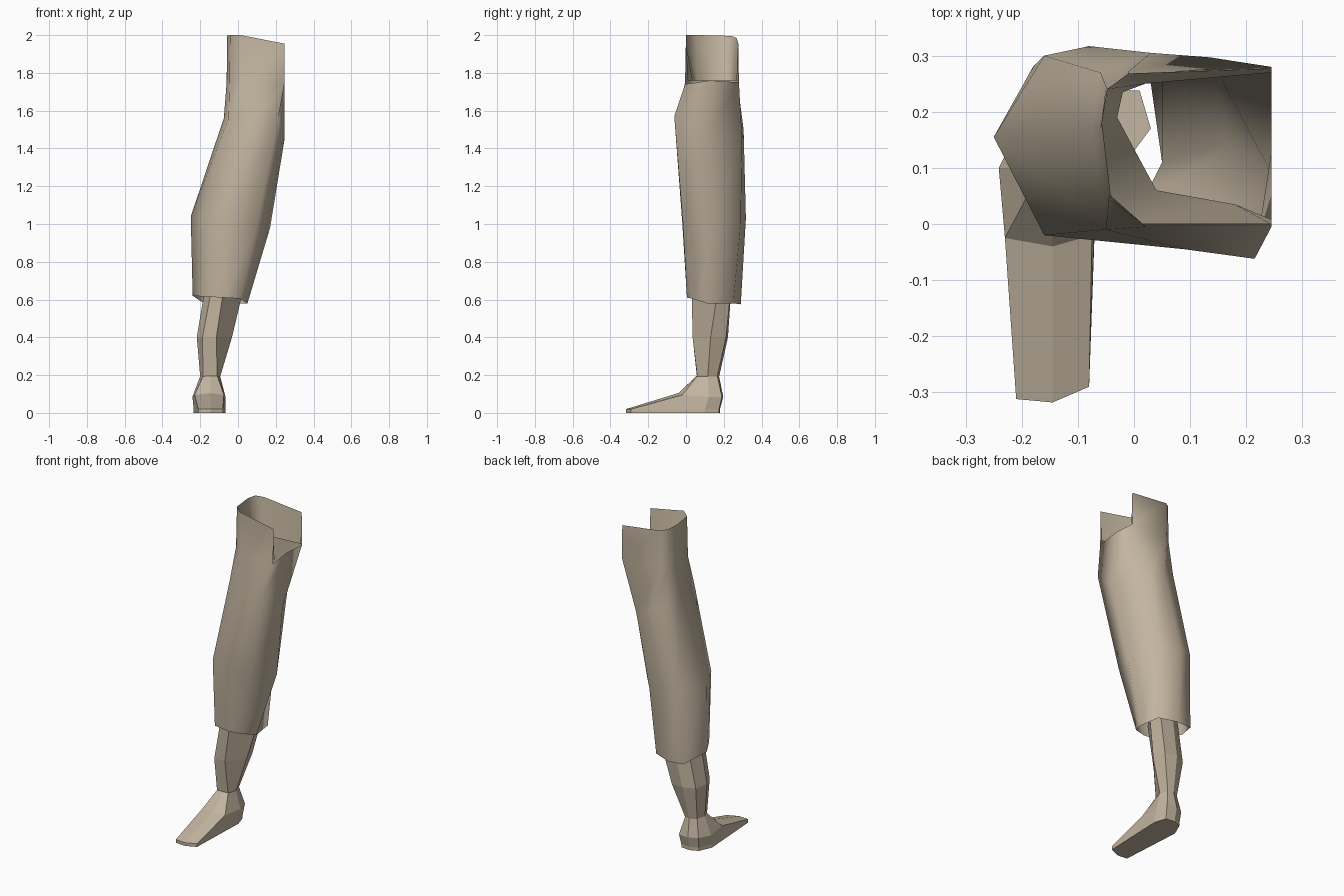
import bpy
import bmesh

cloth = bpy.data.materials.new("warm_beige")
cloth.diffuse_color = (0.55, 0.465, 0.355, 1)


def loft(name, rings, caps=(False, False), skip=(), smooth=False):
    """Skin rings listed bottom to top; skip holds (band, side) quads left open."""
    n = len(rings[0])
    verts = [p for ring in rings for p in ring]
    faces = []
    for i in range(len(rings) - 1):
        for j in range(n):
            if (i, j) in skip:
                continue
            k = (j + 1) % n
            faces.append((i * n + k, i * n + j, (i + 1) * n + j, (i + 1) * n + k))
    if caps[0]:
        faces.append(tuple(range(n)))
    if caps[1]:
        faces.append(tuple(reversed(range(len(verts) - n, len(verts)))))
    mesh = bpy.data.meshes.new(name)
    mesh.from_pydata(verts, [], faces)
    # Drop points that no face uses
    bm = bmesh.new()
    bm.from_mesh(mesh)
    loose = [v for v in bm.verts if not v.link_faces]
    bmesh.ops.delete(bm, geom=loose, context='VERTS')
    for f in bm.faces:
        f.smooth = smooth
    bm.to_mesh(mesh)
    bm.free()
    mesh.materials.append(cloth)
    obj = bpy.data.objects.new(name, mesh)
    bpy.context.collection.objects.link(obj)
    return obj


def level(z, pts):
    return [(x, y, z) for x, y in pts]


# Trouser leg: open shell, from hem to hip, with an opening on the inner side
hem = [(.01, .03, .605), (-.07, .005, .61), (-.17, .015, .615), (-.24, .14, .62),
       (-.18, .28, .58), (-.08, .29, .575), (.03, .25, .58), (.05, .11, .58)]
knee = [(.10, -.015, .99), (-.04, -.02, 1.01), (-.16, -.02, 1.04), (-.25, .155, 1.04),
        (-.16, .30, 1.04), (-.08, .317, 1.03), (.05, .29, 1.0), (.17, .14, .98)]
thigh = [(.215, -.062, 1.57), (.09, -.045, 1.56), (-.05, -.01, 1.56), (-.075, .17, 1.56),
         (-.06, .27, 1.54), (.03, .305, 1.5), (.135, .297, 1.45), (.245, .09, 1.44)]
hip = [(.245, -.005, 1.74), (.02, -.005, 1.75), (-.045, .045, 1.75), (-.06, .17, 1.75),
       (-.05, .245, 1.75), (-.01, .272, 1.75), (.245, .28, 1.75), (.245, .13, 1.76)]
top = [(.245, .0, 1.955), (.015, .0, 2.0), (-.042, .05, 2.0), (-.058, .18, 1.998),
       (-.048, .24, 1.995), (-.01, .268, 1.985), (.245, .277, 1.955), (.245, .13, 1.955)]
opening = {(3, 6), (3, 7)}
loft("trouser_leg", [hem, knee, thigh, hip, top], skip=opening, smooth=True)

# Waist lining: slopes inward from the top rim
lining = [(.245, .008, 1.76), (.18, .035, 1.76), (.04, .06, 1.76), (-.03, .19, 1.76),
          (-.02, .235, 1.76), (.02, .25, 1.76), (.245, .27, 1.76), (.245, .13, 1.76)]
loft("waist_lining", [lining, top], skip={(0, 6), (0, 7)}, smooth=True)

# Calf
loft("calf", [
    level(.19, [(-.11, .06), (-.185, .058), (-.2, .10), (-.185, .155),
                (-.145, .175), (-.11, .165), (-.095, .115)]),
    level(.40, [(-.115, .035), (-.188, .035), (-.218, .105), (-.20, .19),
                (-.13, .222), (-.05, .212), (-.032, .13)]),
    level(.66, [(-.075, .03), (-.14, .032), (-.175, .11), (-.15, .20),
                (-.08, .24), (.01, .238), (.03, .17)]),
], caps=(True, True))

# Foot: sole, toe edge, instep and ankle
sole = [(-.08, -.29), (-.145, -.318), (-.21, -.312), (-.235, .08),
        (-.20, .16), (-.15, .18), (-.09, .175), (-.066, .10)]
loft("foot", [
    level(0, sole),
    level(.02, sole),
    [(-.075, -.02, .095), (-.145, -.04, .105), (-.23, -.025, .095), (-.241, .10, .085),
     (-.205, .17, .085), (-.15, .197, .085), (-.085, .19, .085), (-.066, .12, .085)],
    level(.195, [(-.11, .06), (-.145, .055), (-.185, .06), (-.2, .10),
                 (-.185, .155), (-.145, .175), (-.11, .165), (-.095, .115)]),
], caps=(True, True))
